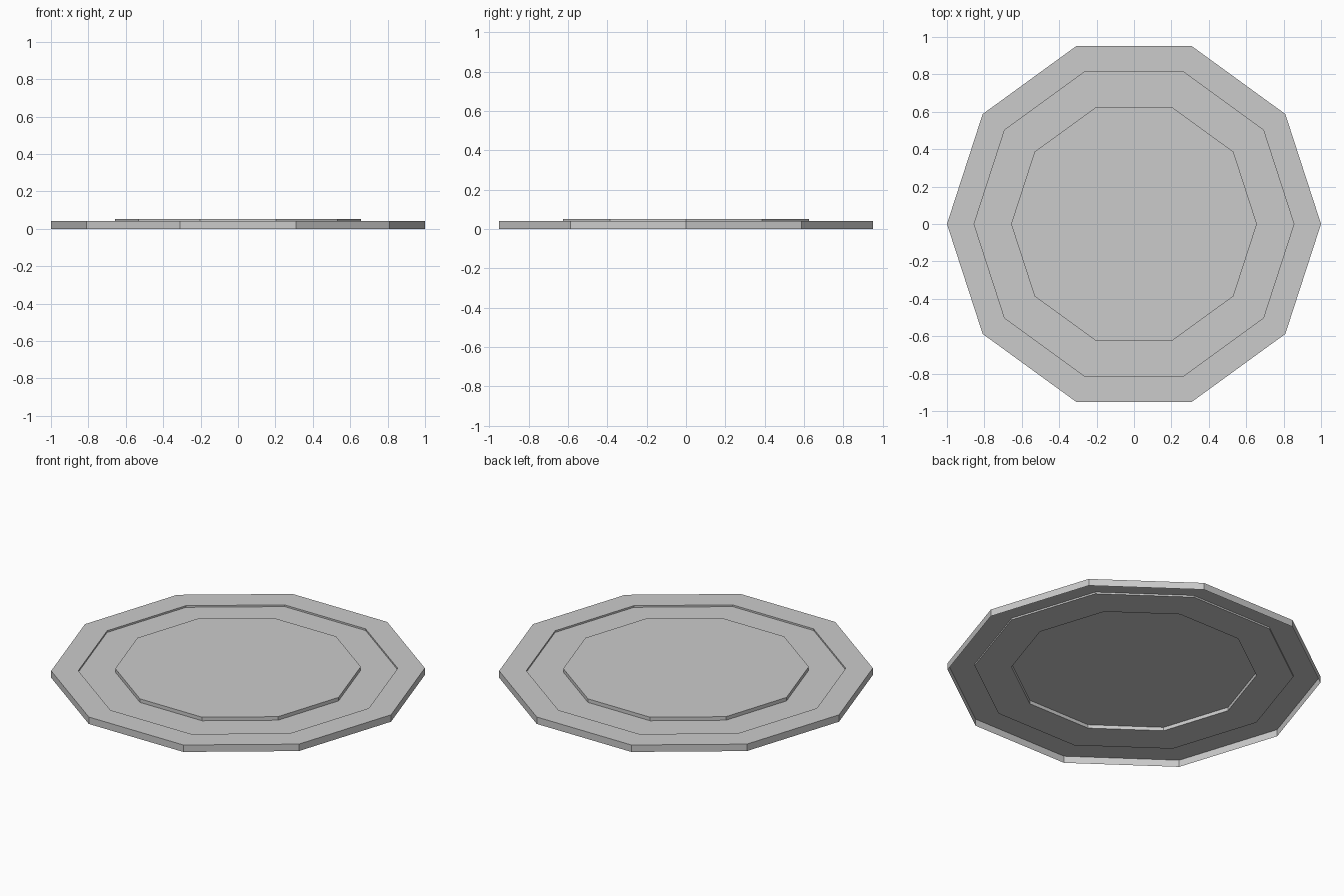
import bpy, bmesh
from math import cos, sin, pi

if "Cube" in bpy.data.objects:
    bpy.data.objects.remove(bpy.data.objects["Cube"])

SIDES = 10


def lathe_shell(name, profile, cap=False):
    """Sweep (radius, z) points around z as flat decagon bands, open underneath."""
    bm = bmesh.new()
    rings = [[bm.verts.new((r * cos(2 * pi * i / SIDES), r * sin(2 * pi * i / SIDES), z))
              for i in range(SIDES)] for r, z in profile]
    for a, b in zip(rings, rings[1:]):
        for i in range(SIDES):
            j = (i + 1) % SIDES
            bm.faces.new((a[i], a[j], b[j], b[i]))
    if cap:
        bm.faces.new(rings[-1])
    mesh = bpy.data.meshes.new(name)
    bm.to_mesh(mesh)
    bm.free()
    obj = bpy.data.objects.new(name, mesh)
    bpy.context.collection.objects.link(obj)
    return obj


# Plate shell: outer wall, flat rim, shallow groove, raised centre
lathe_shell("plate", [
    (1.0, 0.0), (1.0, 0.041),
    (0.855, 0.041), (0.855, 0.031),
    (0.657, 0.031), (0.657, 0.052),
], cap=True)
